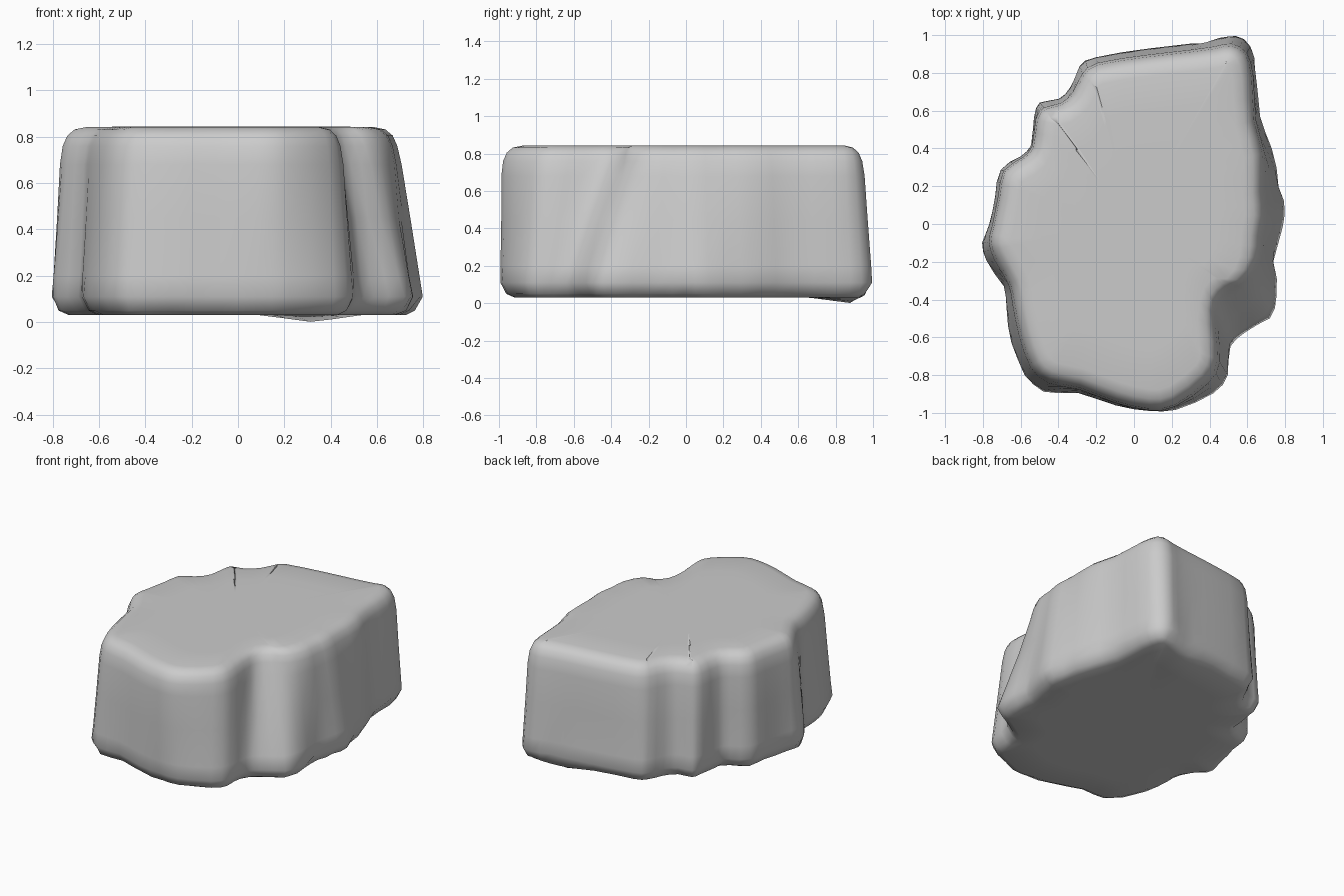
import bpy, bmesh, random
from mathutils import Vector

if "Cube" in bpy.data.objects:
    bpy.data.objects.remove(bpy.data.objects["Cube"])

random.seed(4)

# Plan outline near the ground: x, y, and how far the side leans in at the top (fraction of radius)
OUTLINE = [
    (.80, .05, .13), (.78, .20, .12), (.73, .40, .06), (.67, .57, .04), (.65, .80, .03),
    (.62, .94, .04), (.54, 1.0, .05), (.45, .985, .05), (.30, .955, .04), (.08, .93, .04),
    (-.20, .885, .04), (-.29, .84, .06), (-.34, .73, .05), (-.40, .665, .04), (-.50, .645, .05),
    (-.535, .57, .03), (-.55, .42, .02), (-.60, .36, .02), (-.71, .29, .03), (-.74, .15, .03),
    (-.77, .0, .03), (-.805, -.10, .05), (-.79, -.20, .07), (-.69, -.33, .04), (-.68, -.45, .06),
    (-.65, -.63, .07), (-.58, -.80, .06), (-.48, -.89, .06), (-.30, -.90, .03), (-.10, -.965, .02),
    (.08, -.995, .01), (.22, -.985, .02), (.42, -.90, .07), (.50, -.80, .10), (.52, -.65, .16),
    (.59, -.58, .26), (.72, -.50, .29), (.76, -.38, .21), (.75, -.20, .11), (.77, -.08, .12)]


def refine(points):
    """Closed Catmull-Rom curve with one extra point per span."""
    n, out = len(points), []
    for i in range(n):
        a, b, c, d = (Vector(points[(i + k) % n]) for k in (-1, 0, 1, 2))
        out += [b, (9 * (b + c) - a - d) / 16]
    return out


outline = refine(OUTLINE)
count = len(outline)

# Inward direction at every outline point, used to round the rims
inward = []
for i in range(count):
    t = (outline[(i + 2) % count] - outline[i - 2]).xy.normalized()
    inward.append(Vector((-t.y, t.x)))

# Side levels: height, share of lean, inset from rim, extra roughness
LEVELS = [(.03, 0, .075, .005), (.05, 0, .03, .008), (.11, 0, 0, .006), (.20, .12, .004, 0),
          (.45, .5, .004, 0), (.68, .9, 0, 0), (.76, 1, .008, 0), (.805, 1, .028, 0),
          (.832, 1, .06, 0), (.842, 1, .11, 0)]

bm = bmesh.new()
rings = []
for z, lean, inset, rough in LEVELS:
    ring = []
    for p, d in zip(outline, inward):
        q = p.xy * (1 - p.z * lean) + d * (inset + abs(random.gauss(0, rough)))
        # small foot hanging below the back right of the base
        dip = .03 * max(0, 1 - (q - Vector((.32, .87))).length / .22) if z < .1 else 0
        ring.append(bm.verts.new((q.x, q.y, z - dip)))
    rings.append(ring)

# Shrinking rings close the flat top and bottom
for scale in (.75, .4):
    rings.append([bm.verts.new((v.co.x * scale, v.co.y * scale, .844)) for v in rings[9]])
    rings.insert(0, [bm.verts.new((v.co.x * scale, v.co.y * scale, .03))
                     for v in rings[1 if scale == .4 else 0]])

for lower, upper in zip(rings, rings[1:]):
    for i in range(count):
        j = (i + 1) % count
        bm.faces.new((lower[i], lower[j], upper[j], upper[i]))
bm.faces.new(rings[-1])
bm.faces.new(rings[0][::-1])
bmesh.ops.recalc_face_normals(bm, faces=bm.faces)

mesh = bpy.data.meshes.new("rock")
bm.to_mesh(mesh)
bm.free()
rock = bpy.data.objects.new("rock", mesh)
bpy.context.collection.objects.link(rock)
mesh.shade_smooth()
